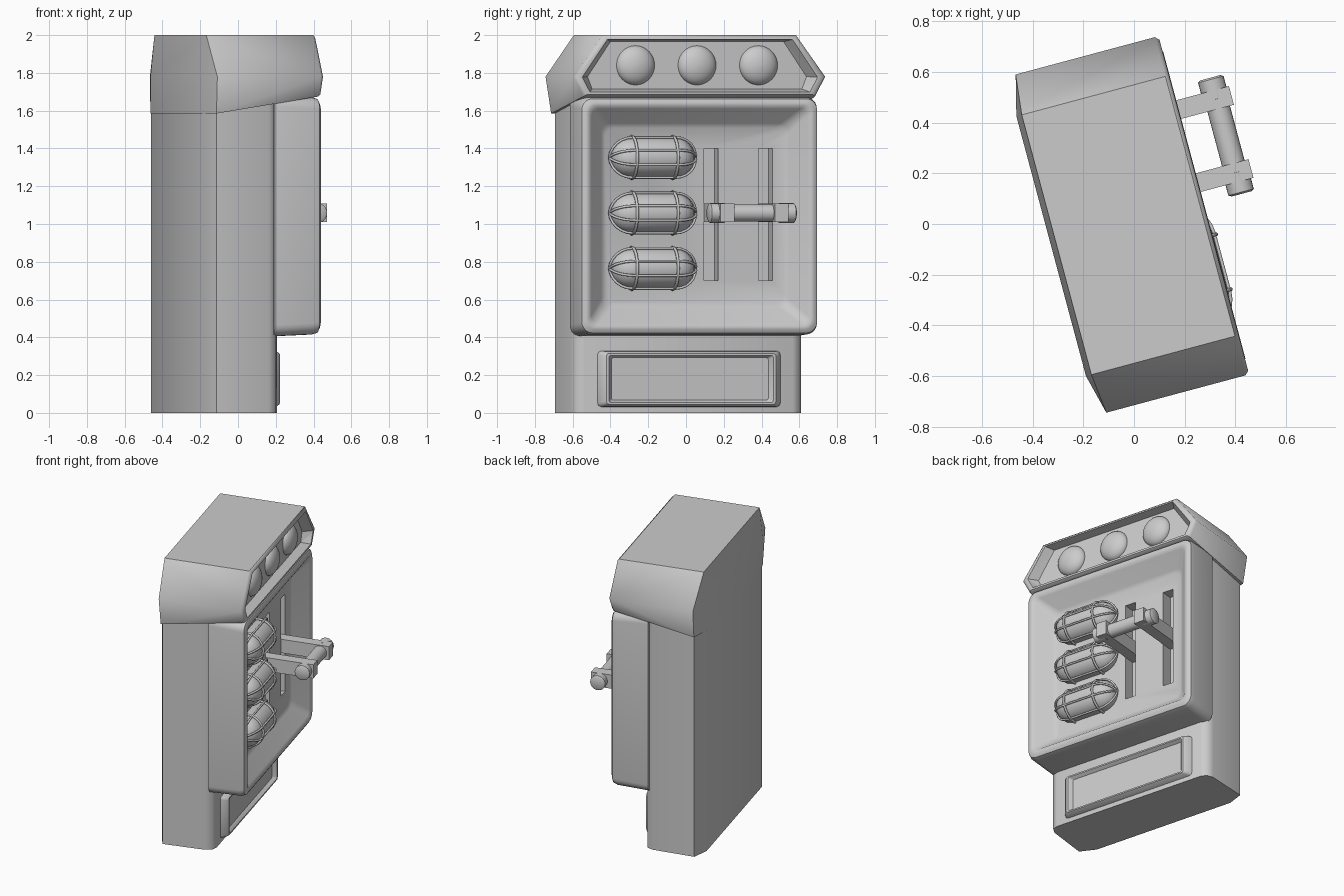
import bpy, bmesh, math
from mathutils import Matrix, Vector

if "Cube" in bpy.data.objects:
    bpy.data.objects.remove(bpy.data.objects["Cube"])

# Local frame: +X out of the control panel, Y across its width; turned 15 degrees at the end
TURN = Matrix.Rotation(math.radians(15), 4, 'Z')


def finish(name, bm, angle=40):
    bmesh.ops.recalc_face_normals(bm, faces=bm.faces)
    me = bpy.data.meshes.new(name)
    bm.to_mesh(me)
    bm.free()
    ob = bpy.data.objects.new(name, me)
    bpy.context.collection.objects.link(ob)
    bpy.ops.object.select_all(action='DESELECT')
    ob.select_set(True)
    bpy.context.view_layer.objects.active = ob
    if angle:
        bpy.ops.object.shade_smooth_by_angle(angle=math.radians(angle))
    return ob


def hull(name, pts, angle=40):
    bm = bmesh.new()
    for p in pts:
        bm.verts.new(p)
    bmesh.ops.convex_hull(bm, input=bm.verts)
    bmesh.ops.dissolve_limit(bm, angle_limit=0.01, verts=bm.verts, edges=bm.edges)
    return finish(name, bm, angle)


def box(name, lo, hi, angle=0):
    return hull(name, [(x, y, z) for x in (lo[0], hi[0]) for y in (lo[1], hi[1])
                       for z in (lo[2], hi[2])], angle)


def cut(ob, cutter):
    m = ob.modifiers.new("cut", 'BOOLEAN')
    m.operation, m.solver, m.object = 'DIFFERENCE', 'EXACT', cutter
    bpy.context.view_layer.objects.active = ob
    bpy.ops.object.modifier_apply(modifier=m.name)
    bpy.data.objects.remove(cutter)


def skin(bm, loops, cap=True):
    rings = [[bm.verts.new(p) for p in l] for l in loops]
    n = len(rings[0])
    for a, b in zip(rings, rings[1:]):
        for i in range(n):
            bm.faces.new((a[i], a[(i + 1) % n], b[(i + 1) % n], b[i]))
    if cap:
        bm.faces.new(rings[0])
        bm.faces.new(rings[-1])


def rounded_loft(name, zc, sections, seg=5):
    """Skin rounded rectangles given as (x, half width, half height, radius)."""
    loops = []
    for x, hy, hz, r in sections:
        loop = []
        for k, (sy, sz) in enumerate(((1, 1), (-1, 1), (-1, -1), (1, -1))):
            for j in range(seg + 1):
                a = math.pi / 2 * (k + j / seg)
                loop.append((x, sy * (hy - r) + r * math.cos(a),
                             zc + sz * (hz - r) + r * math.sin(a)))
        loops.append(loop)
    bm = bmesh.new()
    skin(bm, loops)
    return finish(name, bm)


def lathe_y(name, centre, profile, seg=24):
    """Turn (offset along y, radius) points about the y axis."""
    bm = bmesh.new()
    cx, cy, cz = centre
    skin(bm, [[(cx + r * math.cos(2 * math.pi * i / seg), cy + y,
                cz + r * math.sin(2 * math.pi * i / seg)) for i in range(seg)]
              for y, r in profile])
    return finish(name, bm)


def capsule(half, r, end, steps=6):
    right = [(half - end + end * math.sin(math.pi / 2 * k / steps),
              max(0.002, r * math.cos(math.pi / 2 * k / steps))) for k in range(steps + 1)]
    return [(-y, q) for y, q in reversed(right)] + right


# Main cabinet, chamfered at the back and rounded at the front corners
plan = [(0.06, 0.57), (0.045, 0.61), (0.0, 0.63), (-0.29, 0.64), (-0.335, 0.53)]
hull("cabinet", [(x, s * y, z) for x, y in plan for s in (1, -1) for z in (0, 1.64)], 50)

# Hood with sloping shoulders and underside
side = [(0.27, 0.53, 2.0), (0.285, 0.515, 1.985), (0.27, 0.69, 1.78), (0.285, 0.675, 1.78),
        (0.27, 0.635, 1.675), (0.285, 0.62, 1.685), (-0.316, 0.53, 2.0),
        (-0.298, 0.69, 1.78), (-0.295, 0.66, 1.585), (-0.338, 0.53, 1.78), (-0.338, 0.53, 1.585)]
hood = hull("hood", [(x, s * y, z) for x, y, z in side for s in (1, -1)], 45)
inner = [(0.3, 0.515, 1.98), (0.3, 0.655, 1.778), (0.3, 0.61, 1.695),
         (0.225, 0.475, 1.965), (0.225, 0.60, 1.78), (0.225, 0.575, 1.715)]
cut(hood, hull("hood_cutter", [(x, s * y, z) for x, y, z in inner for s in (1, -1)], 0))

# Three domed lamps in the hood
for i in (-1, 0, 1):
    bm = bmesh.new()
    skin(bm, [[(0.22 + 0.06 * math.sin(t), 0.337 * i + 0.105 * math.cos(t) * math.cos(a),
                1.84 + 0.105 * math.cos(t) * math.sin(a))
               for a in [2 * math.pi * k / 32 for k in range(32)]]
              for t in [math.pi / 2 * j / 8.1 for j in range(9)]])
    finish(f"hood_lamp_{i + 2}", bm)

# Control panel: rounded tray with a sloping recess
panel = rounded_loft("control_panel", 1.043, [
    (0.03, 0.645, 0.638, 0.06), (0.245, 0.652, 0.628, 0.06), (0.275, 0.645, 0.62, 0.06),
    (0.287, 0.625, 0.60, 0.05), (0.287, 0.61, 0.585, 0.045), (0.275, 0.592, 0.567, 0.04),
    (0.185, 0.515, 0.49, 0.05), (0.17, 0.49, 0.465, 0.05)])

# Lever slots, lever arms and grip hubs
for n, y in (("left", 0.092), ("right", 0.39)):
    cut(panel, box("slot_cutter", (0.09, y - 0.039, 0.70), (0.4, y + 0.039, 1.40)))
    box(f"lever_arm_{n}", (0.08, y - 0.038, 1.01), (0.502, y + 0.038, 1.108))

# Grip with thicker end caps
lathe_y("lever_grip", (0.44, 0.242, 1.058), [
    (-0.237, 0.04), (-0.23, 0.052), (-0.15, 0.052), (-0.148, 0.046),
    (0.148, 0.046), (0.15, 0.052), (0.23, 0.052), (0.237, 0.04)])

# Three caged lamps
for i, z in enumerate((0.765, 1.058, 1.352), 1):
    c = Vector((0.19, -0.235, z))
    lathe_y(f"caged_lamp_{i}", c, capsule(0.228, 0.106, 0.11))
    for y in (-0.112, 0.112):
        bpy.ops.mesh.primitive_torus_add(major_radius=0.112, minor_radius=0.008,
                                         major_segments=32, minor_segments=6,
                                         location=c + Vector((0, y, 0)),
                                         rotation=(math.pi / 2, 0, 0))
        bpy.context.object.name = f"cage_ring_{i}"
        bpy.ops.object.shade_smooth()
    cu = bpy.data.curves.new(f"cage_bars_{i}", 'CURVE')
    cu.dimensions, cu.bevel_depth, cu.bevel_resolution = '3D', 0.007, 1
    for deg in (-72, -20, 20, 72):
        a = math.radians(deg)
        path = capsule(0.236, 0.112, 0.116)
        sp = cu.splines.new('POLY')
        sp.points.add(len(path) - 1)
        for p, (y, r) in zip(sp.points, path):
            p.co = (c.x + r * math.cos(a), c.y + y, c.z + r * math.sin(a), 1)
    ob = bpy.data.objects.new(f"cage_bars_{i}", cu)
    bpy.context.collection.objects.link(ob)
    bpy.ops.object.select_all(action='DESELECT')
    ob.select_set(True)
    bpy.context.view_layer.objects.active = ob
    bpy.ops.object.convert(target='MESH')

# Framed plate on the lower front
rounded_loft("lower_plate", 0.18, [
    (0.04, 0.51, 0.15, 0.02), (0.085, 0.49, 0.145, 0.02), (0.106, 0.465, 0.135, 0.015),
    (0.106, 0.45, 0.125, 0.01), (0.08, 0.43, 0.112, 0.01)], 2)

# Turn the whole model
bpy.context.view_layer.update()
for ob in bpy.data.objects:
    ob.matrix_world = TURN @ ob.matrix_world
